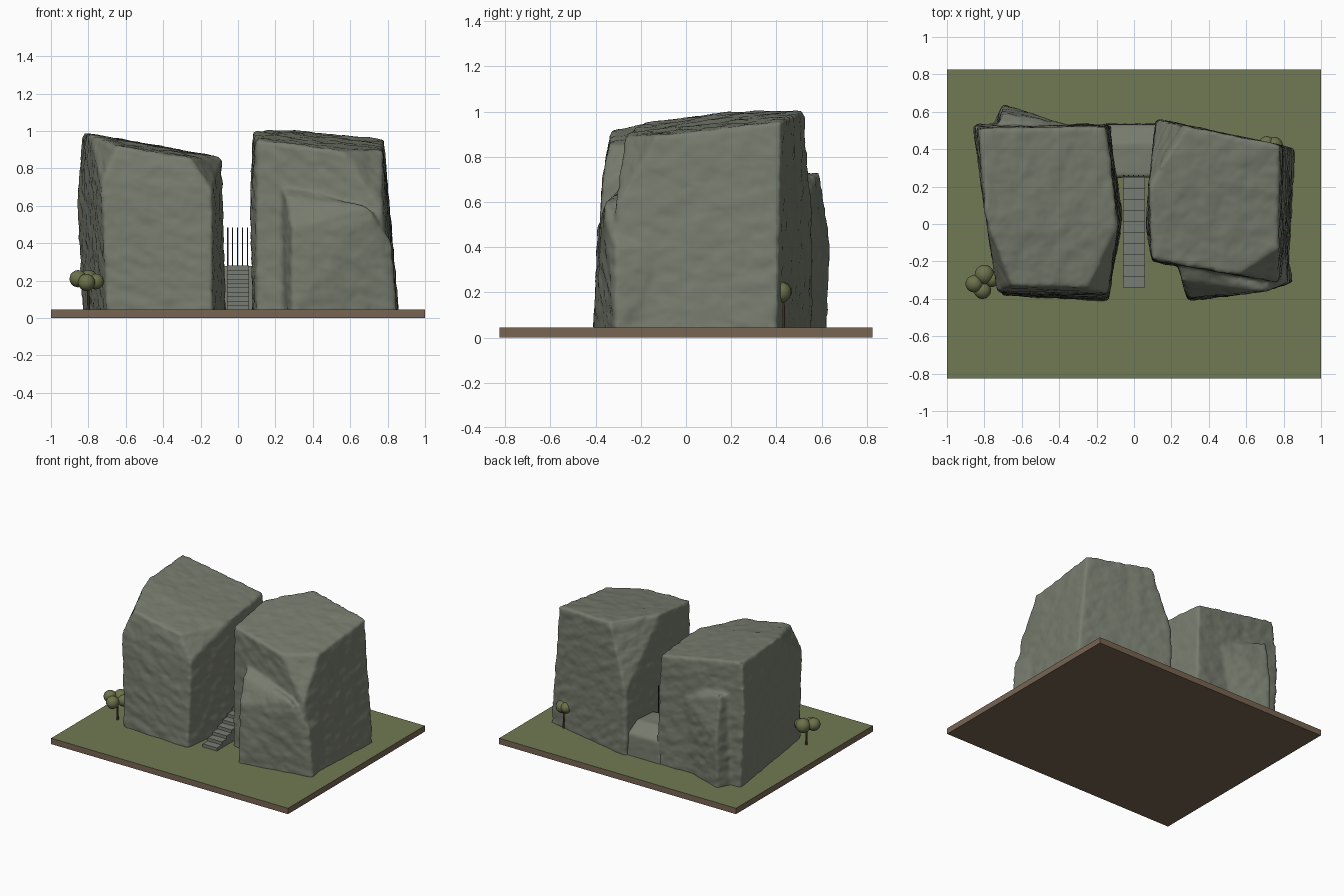
import bpy, bmesh, math
from mathutils import Vector, noise

cube = bpy.data.objects.get("Cube")
if cube:
    bpy.data.objects.remove(cube, do_unlink=True)


def material(name, rgb):
    m = bpy.data.materials.new(name)
    m.use_nodes = True
    m.diffuse_color = (*rgb, 1)
    bsdf = m.node_tree.nodes["Principled BSDF"]
    bsdf.inputs["Base Color"].default_value = (*rgb, 1)
    bsdf.inputs["Roughness"].default_value = 0.9
    return m


ROCK = material("grey green rock", (0.185, 0.20, 0.155))
STONE = material("step stone", (0.19, 0.20, 0.17))
GRASS = material("grass green", (0.165, 0.195, 0.088))
EARTH = material("earth brown", (0.19, 0.13, 0.085))
LEAF = material("leaf olive", (0.15, 0.165, 0.07))
BARK = material("bark brown", (0.11, 0.06, 0.035))
IRON = material("dark iron", (0.03, 0.03, 0.03))


def add_object(name, bm, *mats):
    mesh = bpy.data.meshes.new(name)
    bm.to_mesh(mesh)
    bm.free()
    for m in mats:
        mesh.materials.append(m)
    obj = bpy.data.objects.new(name, mesh)
    bpy.context.collection.objects.link(obj)
    return obj


def add_box(bm, lo, hi):
    lo, hi = Vector(lo), Vector(hi)
    verts = bmesh.ops.create_cube(bm, size=1)["verts"]
    bmesh.ops.scale(bm, vec=hi - lo, verts=verts)
    bmesh.ops.translate(bm, vec=(lo + hi) / 2, verts=verts)


def add_hull(bm, points):
    verts = [bm.verts.new(p) for p in points]
    hull = bmesh.ops.convex_hull(bm, input=verts)
    spare = {v for v in hull["geom_interior"] if isinstance(v, bmesh.types.BMVert)}
    bmesh.ops.delete(bm, geom=list(spare), context="VERTS")


def make_rock(name, hulls, bumps=0.012):
    """Fuse faceted boulders, soften the ridges, roughen the surface."""
    bm = bmesh.new()
    for points in hulls:
        part = bmesh.new()
        add_hull(part, points)
        bmesh.ops.recalc_face_normals(part, faces=part.faces)
        temp = bpy.data.meshes.new("part")
        part.to_mesh(temp)
        part.free()
        bm.from_mesh(temp)
        bpy.data.meshes.remove(temp)
    obj = add_object(name, bm, ROCK)
    remesh = obj.modifiers.new("fuse", "REMESH")
    remesh.mode = "VOXEL"
    remesh.voxel_size = 0.013
    soften = obj.modifiers.new("soften", "SMOOTH")
    soften.factor = 0.5
    soften.iterations = 5
    graph = bpy.context.evaluated_depsgraph_get()
    mesh = bpy.data.meshes.new_from_object(obj.evaluated_get(graph))
    obj.modifiers.clear()
    obj.data = mesh
    mesh.name = name
    offsets = []
    for v in mesh.vertices:
        p = v.co
        q = Vector((p.x * 12, p.y * 12, p.z * 18 + p.x * 5))
        height = noise.noise(q) + 0.4 * noise.noise(q * 2.3)
        offsets.append(v.normal * (height * bumps * 0.5 + 0.002))
    for v, d in zip(mesh.vertices, offsets):
        v.co += d
    mesh.polygons.foreach_set("use_smooth", [True] * len(mesh.polygons))
    mesh.update()
    return obj


# Ground slab: grass on top, earth elsewhere
bm = bmesh.new()
add_box(bm, (-1, -0.825, 0), (1, 0.825, 0.045))
bm.normal_update()
for f in bm.faces:
    f.material_index = 0 if f.normal.z > 0.5 else 1
add_object("ground_slab", bm, GRASS, EARTH)

# Right cliff with a lower outcrop behind
right_main = [
    (-0.83, 0.51, 0.99), (-0.15, 0.52, 0.87), (-0.09, 0, 0.855),
    (-0.25, -0.34, 0.85), (-0.65, -0.33, 0.92), (-0.79, 0.03, 0.98),
    (-0.86, 0.53, 0.6), (-0.73, -0.36, 0.72), (-0.14, -0.37, 0.68),
    (-0.83, 0.53, 0.02), (-0.70, -0.38, 0.02), (-0.14, -0.41, 0.02),
    (-0.065, 0.03, 0.02), (-0.12, 0.53, 0.02),
]
right_outcrop = [
    (-0.74, 0.48, 0.72), (-0.7, 0.59, 0.73), (-0.36, 0.48, 0.68),
    (-0.7, 0.64, 0.4), (-0.7, 0.625, 0.02), (-0.77, 0.48, 0.02),
    (-0.3, 0.48, 0.02), (-0.36, 0.53, 0.6),
]
make_rock("right_cliff", [right_main, right_outcrop])

# Left cliff with a leaning outcrop in front
left_main = [
    (0.1, -0.19, 0.95), (0.55, -0.27, 0.89), (0.77, -0.13, 0.89),
    (0.78, 0.42, 0.955), (0.28, 0.52, 1.005), (0.08, 0.2, 1.0),
    (0.12, 0.56, 0.52), (0.065, 0, 0.6), (0.77, -0.31, 0.58),
    (0.86, 0.4, 0.02), (0.12, 0.56, 0.02), (0.08, 0, 0.02),
    (0.1, -0.2, 0.02), (0.82, -0.32, 0.02),
]
left_outcrop = [
    (0.23, -0.2, 0.71), (0.26, -0.3, 0.65), (0.29, -0.39, 0.48),
    (0.70, -0.36, 0.59), (0.82, -0.31, 0.4), (0.85, -0.31, 0.02),
    (0.29, -0.41, 0.02), (0.23, -0.18, 0.02), (0.8, -0.1, 0.02),
    (0.8, -0.1, 0.4), (0.6, -0.2, 0.6),
]
make_rock("left_cliff", [left_main, left_outcrop])

# Rock landing closing the gap at the back
landing = [(x, y, z) for x in (-0.16, 0.14)
           for y, z in ((0.25, 0.02), (0.25, 0.275), (0.43, 0.275), (0.53, 0.21), (0.535, 0.02))]
make_rock("rock_landing", [landing], 0.005)

# Stairway climbing between the cliffs
bm = bmesh.new()
STEPS = 10
for i in range(STEPS):
    front = -0.34 + i * 0.059
    add_box(bm, (-0.06, front, 0.04), (0.06, front + 0.059, 0.045 + (i + 1) * 0.0235))
add_object("stairway", bm, STONE)

# Upright bars at the head of the stairs
bm = bmesh.new()
for i in range(5):
    x = -0.055 + i * 0.0265
    add_box(bm, (x - 0.003, 0.257, 0.26), (x + 0.003, 0.263, 0.485))
add_object("gate_bars", bm, IRON)


def make_tree(name, foot, blobs):
    bm = bmesh.new()
    for x, y, z, r in blobs:
        verts = bmesh.ops.create_icosphere(bm, subdivisions=3, radius=r)["verts"]
        bmesh.ops.translate(bm, vec=(x, y, z), verts=verts)
    for f in bm.faces:
        f.smooth = True
    add_object(name + "_crown", bm, LEAF)
    bm = bmesh.new()
    bmesh.ops.create_cone(bm, cap_ends=True, segments=8, radius1=0.009, radius2=0.006, depth=0.15)
    bmesh.ops.translate(bm, vec=(*foot, 0.115), verts=bm.verts)
    add_object(name + "_trunk", bm, BARK)


make_tree("front_tree", (-0.8, -0.31), [
    (-0.80, -0.27, 0.205, 0.052), (-0.855, -0.32, 0.21, 0.046),
    (-0.81, -0.355, 0.19, 0.046), (-0.76, -0.295, 0.195, 0.042)])
make_tree("back_tree", (0.73, 0.43), [
    (0.75, 0.42, 0.2, 0.046), (0.71, 0.43, 0.205, 0.04)])
